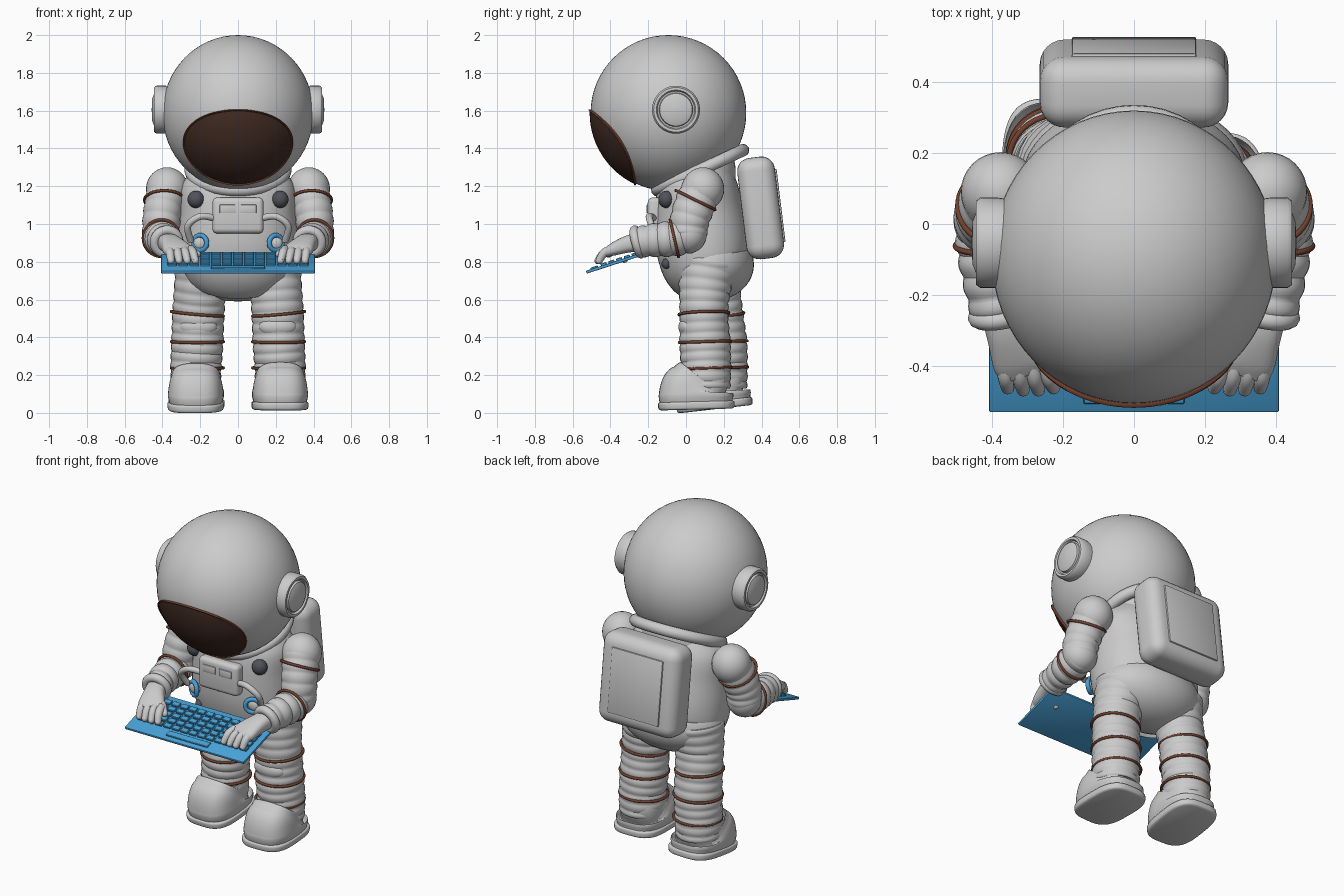
import bpy, bmesh, math
from math import sin, cos, pi, radians
from mathutils import Vector, Matrix, Euler

if "Cube" in bpy.data.objects:
    bpy.data.objects.remove(bpy.data.objects["Cube"])


def material(name, rgb):
    m = bpy.data.materials.new(name)
    m.use_nodes = True
    m.diffuse_color = (*rgb, 1)
    m.node_tree.nodes["Principled BSDF"].inputs["Base Color"].default_value = (*rgb, 1)
    return m


SUIT = material("suit grey", (0.6, 0.6, 0.6))
BAND = material("band brown", (0.16, 0.05, 0.026))
GLASS = material("visor dark brown", (0.055, 0.025, 0.017))
BLUE = material("keyboard blue", (0.065, 0.36, 0.68))
DARK = material("valve charcoal", (0.08, 0.085, 0.1))


def finish(bm, name, mat, loc=(0, 0, 0), rot=(0, 0, 0), angle=40):
    bmesh.ops.recalc_face_normals(bm, faces=bm.faces)
    me = bpy.data.meshes.new(name)
    bm.to_mesh(me)
    bm.free()
    me.materials.append(mat)
    me.shade_smooth()
    me.set_sharp_from_angle(angle=radians(angle))
    ob = bpy.data.objects.new(name, me)
    ob.location, ob.rotation_euler = loc, rot
    bpy.context.collection.objects.link(ob)
    return ob


def ball(name, mat, loc, size, rot=(0, 0, 0), seg=32):
    bm = bmesh.new()
    bmesh.ops.create_uvsphere(bm, u_segments=seg, v_segments=seg // 2, radius=1)
    bmesh.ops.scale(bm, vec=size, verts=bm.verts)
    return finish(bm, name, mat, loc, rot)


def box(name, mat, loc, size, bevel, rot=(0, 0, 0), steps=4):
    bm = bmesh.new()
    bmesh.ops.create_cube(bm, size=1)
    bmesh.ops.scale(bm, vec=size, verts=bm.verts)
    bmesh.ops.bevel(bm, geom=bm.edges[:], offset=bevel, segments=steps,
                    profile=0.5, affect='EDGES')
    return finish(bm, name, mat, loc, rot)


def skin(bm, rings, closed=False, caps=True):
    """Bridge a list of vertex rings with quads."""
    n = len(rings[0])
    pairs = list(zip(rings, rings[1:])) + ([(rings[-1], rings[0])] if closed else [])
    for a, b in pairs:
        for i in range(n):
            bm.faces.new((a[i], a[(i + 1) % n], b[(i + 1) % n], b[i]))
    if caps and not closed:
        bm.faces.new(rings[0])
        bm.faces.new(rings[-1])


def lathe(name, mat, profile, loc, rot, seg=40):
    """Spin (radius, height) pairs around local z."""
    bm = bmesh.new()
    skin(bm, [[bm.verts.new((r * cos(2 * pi * i / seg), r * sin(2 * pi * i / seg), h))
               for i in range(seg)] for r, h in profile])
    return finish(bm, name, mat, loc, rot)


def torus(name, mat, loc, rx, ry, thick, rot, seg=40, sides=10):
    bm = bmesh.new()
    rings = []
    for i in range(seg):
        a = 2 * pi * i / seg
        rings.append([bm.verts.new(((rx + thick * cos(2 * pi * j / sides)) * cos(a),
                                    (ry + thick * cos(2 * pi * j / sides)) * sin(a),
                                    thick * sin(2 * pi * j / sides))) for j in range(sides)])
    skin(bm, rings, closed=True)
    return finish(bm, name, mat, loc, rot)


def spline(pts, s):
    """Catmull-Rom through tuples, s from 0 to 1."""
    k = min(int(s * (len(pts) - 1)), len(pts) - 2)
    t = s * (len(pts) - 1) - k
    p = [pts[max(0, min(len(pts) - 1, k + d))] for d in (-1, 0, 1, 2)]
    return [0.5 * (2 * b + (c - a) * t + (2 * a - 5 * b + 4 * c - d) * t * t
                   + (3 * b - a - 3 * c + d) * t ** 3) for a, b, c, d in zip(*p)]


def loft(name, mat, pts, waves=0, amp=0.0, power=2, steps=40, seg=28,
         ref=(1, 0, 0), loc=(0, 0, 0), rot=(0, 0, 0)):
    """Tube through (x, y, z, rx, ry) stations, optionally ribbed like bellows."""
    bm = bmesh.new()
    rings = []
    for k in range(steps + 1):
        s = k / steps
        x, y, z, rx, ry = spline(pts, s)
        d = Vector(spline(pts, min(1, s + .01))[:3]) - Vector(spline(pts, max(0, s - .01))[:3])
        d.normalize()
        e1 = (Vector(ref) - d * d.dot(Vector(ref))).normalized()
        e2 = d.cross(e1)
        g = 1 + amp * (abs(sin(pi * waves * s)) - 0.6)
        ring = []
        for i in range(seg):
            a = 2 * pi * i / seg
            u, v = [math.copysign(abs(f) ** (2 / power), f) for f in (cos(a), sin(a))]
            ring.append(bm.verts.new(Vector((x, y, z)) + e1 * u * rx * g + e2 * v * ry * g))
        rings.append(ring)
    skin(bm, rings)
    return finish(bm, name, mat, loc, rot)


# Helmet
HC, HR = Vector((0, -0.093, 1.588)), 0.412
ball("helmet", SUIT, HC, (0.4, HR, HR), seg=64)

# Visor: elliptical patch lying on the helmet, with a rim
TILT = radians(31.5)
fwd, up = Vector((0, -cos(TILT), -sin(TILT))), Vector((0, -sin(TILT), cos(TILT)))


def on_helmet(r, t, radius):
    a, b = radians(44.5) * r * cos(t), radians(33.5) * r * sin(t)
    th = math.hypot(a, b)
    d = fwd * cos(th) + (Vector((a, 0, 0)) + up * b) * (sin(th) / th)
    return HC + Vector((d.x * 0.98, d.y, d.z)) * radius


bm = bmesh.new()
skin(bm, [[bm.verts.new(on_helmet(r / 12, 2 * pi * i / 64, HR + 0.005)) for i in range(64)]
          for r in range(12, 0, -1)])
finish(bm, "visor", GLASS)
bm = bmesh.new()
rings = []
for i in range(72):
    t = 2 * pi * i / 72
    rings.append([bm.verts.new(on_helmet(1 + 0.02 * cos(q), t, HR + 0.002 + 0.01 * sin(q)))
                  for q in [2 * pi * j / 8 for j in range(8)]])
skin(bm, rings, closed=True)
finish(bm, "visor_rim", BAND)

# Ear caps
EAR = [(0.12, -0.05), (0.127, 0), (0.127, 0.05), (0.118, 0.062), (0.104, 0.062),
       (0.098, 0.048), (0.09, 0.048), (0.086, 0.062), (0.06, 0.072), (0.002, 0.075)]
for s, side in ((1, "left"), (-1, "right")):
    lathe(side + "_ear_cap", SUIT, EAR, (s * 0.382, -0.053, 1.605), (0, s * pi / 2, 0))

# Collar, torso and pelvis
torus("collar", SUIT, (0, 0.075, 1.285), 0.25, 0.25, 0.034, (radians(25), 0, 0))
loft("neck", SUIT, [(0, 0.06, 1.22, .25, .2), (0, 0.06, 1.3, .22, .2), (0, 0.04, 1.38, .2, .18)])
loft("torso", SUIT, [(0, .11, .795, .29, .22), (0, .1, .815, .315, .24), (0, .085, .92, .32, .25),
                     (0, .07, 1.06, .31, .238), (0, .06, 1.2, .3, .212), (0, .05, 1.3, .23, .17)],
     seg=48, power=2.2)
ball("pelvis", SUIT, (0, 0.13, 0.785), (0.325, 0.23, 0.195), seg=40)

# Backpack
PACK = Euler((radians(7), 0, 0))
box("backpack", SUIT, (0, 0.395, 1.085), (0.53, 0.2, 0.54), 0.07, PACK, 6)
off = PACK.to_matrix() @ Vector((0, 0.1, 0.0))
box("backpack_panel", SUIT, Vector((0, 0.395, 1.085)) + off, (0.35, 0.018, 0.39), 0.006, PACK, 2)

# Chest panel with two small displays
box("chest_panel", SUIT, (0, -0.165, 1.045), (0.27, 0.075, 0.19), 0.025)
for s in (1, -1):
    box("panel_display", SUIT, (s * 0.055, -0.203, 1.08), (0.085, 0.012, 0.045), 0.004, steps=2)

# Chest fittings on both sides
for s, side in ((1, "left"), (-1, "right")):
    ball(side + "_valve", DARK, (s * 0.222, -0.105, 1.13), (0.046, 0.042, 0.046), seg=16)
    face = (pi / 2, 0, s * radians(30))
    torus(side + "_hose_port", BLUE, (s * 0.2, -0.145, 0.9), 0.04, 0.04, 0.013, face, 28)
    ball(side + "_port_core", SUIT, (s * 0.2, -0.135, 0.9), (0.036, 0.02, 0.036), seg=16)
    ball(side + "_waist_plug", DARK, (s * 0.19, -0.105, 0.79), (0.025, 0.025, 0.028), seg=12)
    loft(side + "_hose", SUIT, [(s * .12, -.17, 1.03, .018, .018), (s * .2, -.195, 1.04, .018, .018),
                                (s * .265, -.18, .99, .018, .018), (s * .25, -.13, .91, .018, .018)],
         ref=(0, 1, 0), seg=12, steps=20)

# Arms and gloves
for s, side in ((1, "left"), (-1, "right")):
    ball(side + "_shoulder", SUIT, (s * 0.375, 0.09, 1.185), (0.112, 0.112, 0.115))
    loft(side + "_upper_arm", SUIT, [(s * .375, .09, 1.19, .106, .108), (s * .392, .05, 1.11, .102, .108),
                                     (s * .405, .02, 1.02, .1, .104), (s * .41, .01, .94, .096, .1)],
         waves=5, amp=0.05)
    ball(side + "_elbow", SUIT, (s * 0.408, 0.015, 0.945), (0.1, 0.095, 0.1))
    loft(side + "_forearm", SUIT, [(s * .41, .03, .945, .092, .095), (s * .405, -.06, .925, .094, .094),
                                   (s * .395, -.16, .915, .085, .088), (s * .38, -.25, .905, .078, .08)],
         waves=5, amp=0.09)
    torus(side + "_upper_arm_band", BAND, (s * .39, .05, 1.127), .105, .115, .008, (radians(-26), 0, 0))
    torus(side + "_forearm_band", BAND, (s * .405, -.062, .925), .097, .1, .008, (radians(103), 0, 0))
    torus(side + "_cuff", SUIT, (s * .378, -.255, .905), .064, .064, .026, (radians(105), 0, s * -.15))
    # Glove: palm, four fingers and a thumb
    loft(side + "_palm", SUIT, [(s * .375, -.25, .905, .055, .05), (s * .355, -.31, .893, .06, .045),
                                (s * .325, -.38, .868, .075, .034), (s * .308, -.42, .85, .07, .022)],
         power=2.6, steps=20)
    for i in range(4):
        kx, tx = 0.365 - 0.038 * i, 0.355 - 0.043 * i
        tip = (s * tx, -0.46 - 0.006 * (i in (1, 2)), 0.806)
        loft(side + "_finger", SUIT, [(s * kx, -.385, .866, .023, .023),
                                      (s * (kx + tx) / 2, -.432, .848, .023, .023),
                                      (*tip, .019, .019)], seg=12, steps=10)
        ball(side + "_fingertip", SUIT, tip, (.019, .019, .019), seg=12)
    loft(side + "_thumb", SUIT, [(s * .315, -.33, .88, .026, .026), (s * .26, -.37, .865, .024, .024),
                                 (s * .215, -.41, .84, .018, .018)], seg=12, steps=10)
    ball(side + "_thumb_tip", SUIT, (s * .215, -.41, .84), (.018, .018, .018), seg=12)

# Legs and boots: the right foot stands a little behind the left
for s, side, dy, base, tilt in ((1, "left", 0, 0.022, 1.5), (-1, "right", 0.088, 0.024, 6.5)):
    loft(side + "_leg", SUIT, [(s * .185, .12 + dy * .3, .8, .145, .16), (s * .2, .1 + dy * .6, .66, .138, .137),
                               (s * .21, .095 + dy * .9, .52, .137, .128), (s * .215, .1 + dy, .38, .137, .134),
                               (s * .222, .105 + dy, .25, .135, .133), (s * .224, .105 + dy, .13, .13, .13)],
         waves=13, amp=0.045, steps=78)
    ball(side + "_knee_pad", SUIT, (s * .21, .01 + dy, .455), (.1, .05, .055))
    for z, y, r in ((.525, .095, .132), (.377, .1, .136), (.238, .105, .134)):
        torus(side + "_leg_band", BAND, (s * .215, y + dy * (.9 if z > .5 else 1), z), .138, r, .008,
              (radians(2), s * radians(-5 if z > .5 else 0), 0))
    turn = (radians(tilt), 0, s * radians(2))
    at = (s * .222, .055 + dy * 1.12, base)
    loft(side + "_sole", SUIT, [(0, 0, -.004, .138, .188), (0, 0, .004, .148, .2),
                                (0, 0, .03, .15, .202), (0, 0, .038, .142, .194)],
         power=3.2, seg=48, steps=12, loc=at, rot=turn)
    loft(side + "_boot", SUIT, [(0, 0, .034, .14, .192), (0, 0, .07, .148, .198), (0, .003, .105, .144, .188),
                                (0, .02, .135, .134, .16), (0, .04, .16, .128, .138), (0, .045, .19, .122, .127)],
         power=2.8, seg=48, steps=30, loc=at, rot=turn)

# Keyboard: slab, keys in rows, space bar and feet underneath
KLOC, KROT = Vector((0, -0.373, 0.795)), Euler((radians(18), 0, 0))
KM = KROT.to_matrix()
box("keyboard_base", BLUE, KLOC, (0.815, 0.325, 0.016), 0.005, KROT, 2)
bm = bmesh.new()
for row in range(5):
    for col in range(13):
        c = Vector((-0.348 + 0.058 * col, -0.062 + 0.043 * row, 0.012))
        bmesh.ops.create_cube(bm, size=1, matrix=Matrix.Translation(c) @ Matrix.Diagonal((.048, .033, .014, 1)))
bmesh.ops.bevel(bm, geom=bm.edges[:], offset=0.003, segments=1, affect='EDGES')
finish(bm, "keys", BLUE, KLOC, KROT, 20)
box("space_bar", BLUE, KLOC + KM @ Vector((0, -0.115, 0.01)), (0.285, 0.04, 0.012), 0.003, KROT, 1)
for s in (1, -1):
    ball("keyboard_foot", SUIT, KLOC + KM @ Vector((s * 0.3, 0.05, -0.008)), (.015, .015, .008), KROT, 12)
